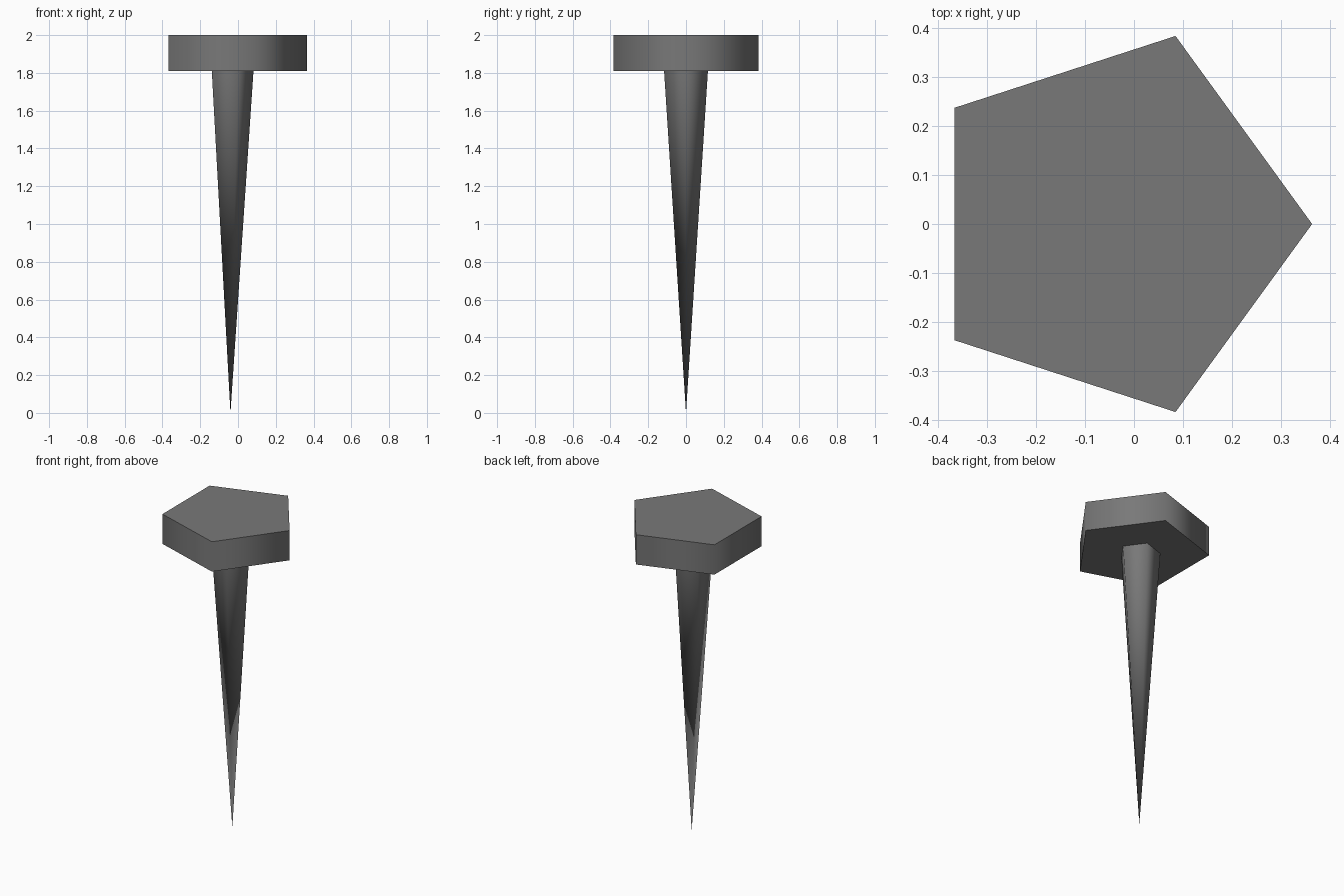
import bpy
import bmesh
import math

SIDES = 5
AXIS_X = -0.04      # the pentagon's centre, so its bounds centre on x = 0
HEAD_BASE = 1.81

cube = bpy.data.objects.get("Cube")
if cube:
    bpy.data.objects.remove(cube, do_unlink=True)

iron = bpy.data.materials.new("dark_grey_iron")
iron.use_nodes = True
colour = (0.19, 0.19, 0.19, 1)
iron.diffuse_color = colour
iron.node_tree.nodes["Principled BSDF"].inputs["Base Color"].default_value = colour


def ring(bm, radius, z):
    """Five-sided ring of vertices with one corner towards +x."""
    angles = [math.tau * i / SIDES for i in range(SIDES)]
    return [bm.verts.new((radius * math.cos(a), radius * math.sin(a), z)) for a in angles]


def finish(bm, name):
    """Turn the bmesh into an object with soft sides and crisp rims."""
    bmesh.ops.recalc_face_normals(bm, faces=bm.faces)
    mesh = bpy.data.meshes.new(name)
    bm.to_mesh(mesh)
    bm.free()
    mesh.materials.append(iron)
    obj = bpy.data.objects.new(name, mesh)
    obj.location.x = AXIS_X
    bpy.context.collection.objects.link(obj)
    bpy.ops.object.select_all(action="DESELECT")
    obj.select_set(True)
    bpy.context.view_layer.objects.active = obj
    bpy.ops.object.shade_smooth_by_angle(angle=math.radians(80))


# Flat pentagonal head
bm = bmesh.new()
low, high = ring(bm, 0.404, HEAD_BASE), ring(bm, 0.404, 2)
bm.faces.new(low)
bm.faces.new(high)
for i in range(SIDES):
    j = (i + 1) % SIDES
    bm.faces.new((low[i], low[j], high[j], high[i]))
finish(bm, "nail_head")

# Tapered shank ending in a sharp point
bm = bmesh.new()
top = ring(bm, 0.122, HEAD_BASE)
tip = bm.verts.new((0, 0, 0))
bm.faces.new(top)
for i in range(SIDES):
    bm.faces.new((top[i], top[(i + 1) % SIDES], tip))
finish(bm, "nail_shank")
